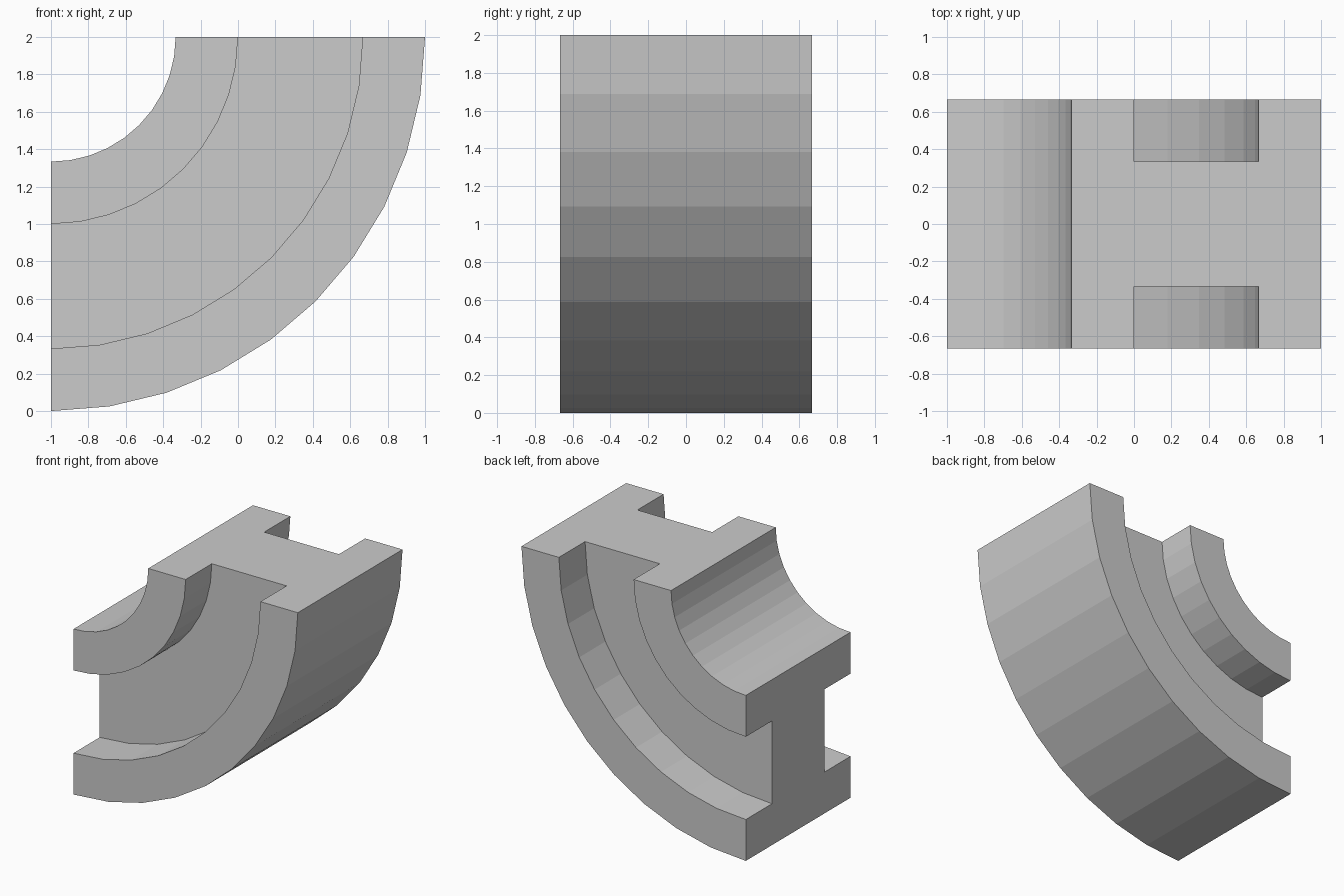
import bpy, bmesh, math

if "Cube" in bpy.data.objects:
    bpy.data.objects.remove(bpy.data.objects["Cube"])

STEPS = 10              # facets along the quarter turn
CX, CZ = -1.0, 2.0      # centre of the bend
T = 1 / 3

# I-beam cross-section as (radius, y): one half, then mirrored in y
half = [(2*T, 2*T), (3*T, 2*T), (3*T, T), (5*T, T), (5*T, 2*T), (6*T, 2*T)]
profile = half + [(r, -y) for r, y in reversed(half)]

# Sweep the section through 90 degrees
bm = bmesh.new()
rings = []
for i in range(STEPS + 1):
    a = math.radians(-90 + 90 * i / STEPS)
    rings.append([bm.verts.new((CX + r * math.cos(a), y, CZ + r * math.sin(a)))
                  for r, y in profile])
n = len(profile)
for lo, hi in zip(rings, rings[1:]):
    for j in range(n):
        k = (j + 1) % n
        bm.faces.new((lo[j], lo[k], hi[k], hi[j]))

# End caps
bm.faces.new(rings[0])
bm.faces.new(rings[-1])
bmesh.ops.recalc_face_normals(bm, faces=bm.faces[:])

mesh = bpy.data.meshes.new("curved_beam")
bm.to_mesh(mesh)
bm.free()
beam = bpy.data.objects.new("curved_beam", mesh)
bpy.context.collection.objects.link(beam)
